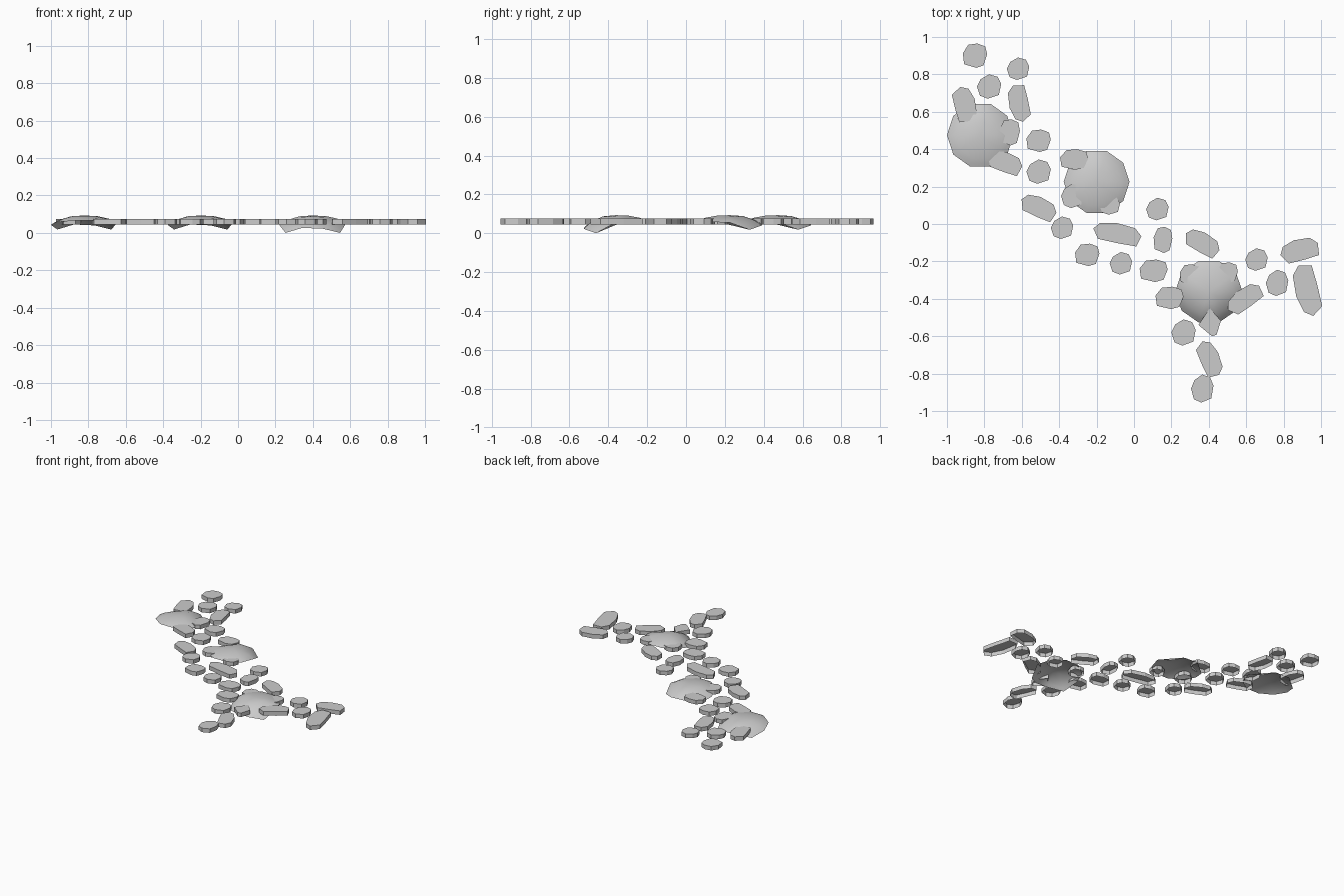
import bpy, bmesh
from math import cos, sin, radians, pi
from mathutils import Vector

if "Cube" in bpy.data.objects:
    bpy.data.objects.remove(bpy.data.objects["Cube"])

LOW, HIGH = 0.044, 0.075   # underside and top of the flat stones


def finish(name, bm, smooth):
    bmesh.ops.recalc_face_normals(bm, faces=bm.faces)
    bm.normal_update()
    top = max(bm.faces, key=lambda f: f.calc_center_median().z)
    if top.normal.z < 0:
        bmesh.ops.reverse_faces(bm, faces=bm.faces)
    me = bpy.data.meshes.new(name)
    bm.to_mesh(me)
    bm.free()
    for p in me.polygons:
        p.use_smooth = smooth
    ob = bpy.data.objects.new(name, me)
    bpy.context.collection.objects.link(ob)


def slab(name, outline, x, y, length, width, angle):
    """Flat stone, open underneath, from a unit outline."""
    bm = bmesh.new()
    a = radians(angle)
    # normalise the outline so that length and width are exact
    us, vs = [p[0] for p in outline], [p[1] for p in outline]
    pts = []
    for u, v in outline:
        u = ((u - min(us)) / (max(us) - min(us)) - 0.5) * length
        v = ((v - min(vs)) / (max(vs) - min(vs)) - 0.5) * width
        pts.append((x + u * cos(a) - v * sin(a), y + u * sin(a) + v * cos(a)))
    up = [bm.verts.new((px, py, HIGH)) for px, py in pts]
    dn = [bm.verts.new((px, py, LOW)) for px, py in pts]
    bm.faces.new(up)
    for i in range(len(pts)):
        j = (i + 1) % len(pts)
        bm.faces.new((up[i], dn[i], dn[j], up[j]))
    finish(name, bm, False)


def boulder(name, x, y, rx, ry, flip, drop):
    """Shallow smooth dome with an uneven ten-sided rim."""
    rim = [.055, .018, .04, .045, .018, .043, .058, .065, .065, .058]
    n, top = len(rim), 0.093
    bm = bmesh.new()
    centre = bm.verts.new((x, y, top))
    rings = []
    for f in (0.4, 0.75, 0.9, 1.0):
        ring = []
        for i in range(n):
            a = 2 * pi * i / n
            edge = rim[i] - (drop if sin(a) > 0.1 else 0)
            z = top - (top - edge) * f ** 2.6
            ring.append(bm.verts.new((x + rx * f * cos(a), y + flip * ry * f * sin(a), z)))
        rings.append(ring)
    for i in range(n):
        j = (i + 1) % n
        bm.faces.new((centre, rings[0][i], rings[0][j]))
        for a, b in zip(rings, rings[1:]):
            bm.faces.new((a[i], b[i], b[j], a[j]))
    finish(name, bm, True)


# unit outlines: round pebble, blunt pebble, tapered long stone
ROUND = [(1, .2), (.7, .8), (0, 1), (-.7, .6), (-1, 0), (-.75, -.75), (-.1, -1), (.8, -.7)]
BLUNT = [(1, .1), (.85, .75), (.2, 1), (-.55, .9), (-1, .2), (-.9, -.7), (.1, -1), (.7, -.8)]
LONG = [(-1, .2), (-.75, .8), (-.1, 1), (.7, .75), (1, .1), (.85, -.9), (.1, -.85), (-.75, -.7)]

# small round stones: x, y, width, depth
round_stones = [
    (-.62, .83, .12, .12), (-.775, .735, .13, .13), (-.51, .28, .13, .13),
    (-.385, -.02, .12, .12), (.125, .08, .12, .12), (-.07, -.21, .12, .12),
    (.655, -.19, .12, .12), (.765, -.315, .12, .14), (.265, -.58, .13, .14),
    (.365, -.88, .12, .15), (-.33, .15, .12, .13), (-.13, .10, .11, .10)]
for s in round_stones:
    slab("round_stone", ROUND, *s, 0)

# small blunt stones: x, y, width, depth
blunt_stones = [
    (-.85, .90, .13, .13), (-.51, .445, .13, .12), (-.25, -.165, .13, .12),
    (.155, -.085, .10, .14), (.105, -.25, .15, .12), (.19, -.395, .15, .12),
    (-.32, .345, .15, .11), (-.665, .49, .11, .14), (.30, -.27, .11, .11),
    (.50, -.26, .11, .11)]
for s in blunt_stones:
    slab("blunt_stone", BLUNT, *s, 0)

# long stones: x, y, length, width, angle
long_stones = [
    (-.615, .645, .20, .11, 107), (-.51, .09, .20, .11, -20),
    (-.09, -.05, .26, .11, -8), (.365, -.10, .20, .11, -25),
    (.885, -.14, .21, .12, 20), (.925, -.355, .28, .13, 108),
    (.405, -.72, .20, .11, -62), (.59, -.40, .21, .11, 40),
    (-.69, .33, .19, .11, -15), (-.905, .64, .19, .12, -70)]
for s in long_stones:
    slab("long_stone", LONG, *s)

# pointed stone at the front of the third boulder
slab("pointed_stone", [(-1, -.2), (.2, -1), (.6, -.9), (1, .1), (0, 1)], .405, -.525, .12, .15, 0)

# three domed boulders
boulder("left_boulder", -.822, .475, .178, .176, 1, 0)
boulder("middle_boulder", -.20, .225, .176, .174, 1, 0)
boulder("right_boulder", .40, -.362, .18, .172, -1, .018)
